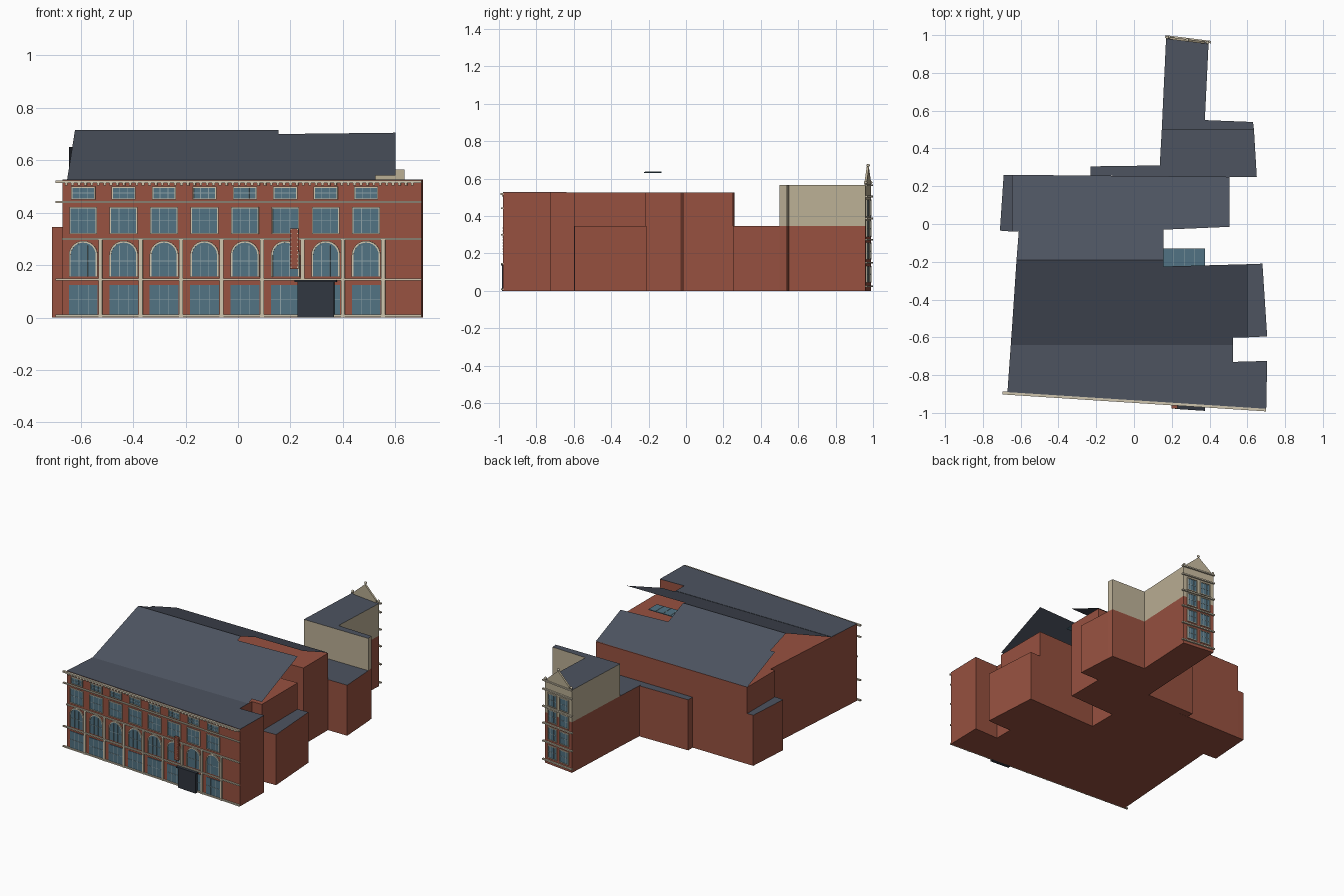
import bpy, bmesh
from math import cos, sin, pi
from mathutils import Vector

if "Cube" in bpy.data.objects:
    bpy.data.objects.remove(bpy.data.objects["Cube"])


def material(name, r, g, b):
    m = bpy.data.materials.new(name)
    m.diffuse_color = [(c / 255) ** 2.2 for c in (r, g, b)] + [1]
    m.use_nodes = True
    m.node_tree.nodes["Principled BSDF"].inputs["Base Color"].default_value = m.diffuse_color
    return m


BRICK = material("brick", 150, 82, 66)
SLATE = material("slate", 78, 84, 96)
STONE = material("stone", 205, 195, 172)
RENDERED = material("render_coat", 186, 174, 148)
GLASS = material("glass", 82, 114, 130)
BAR = material("glazing_bar", 140, 160, 165)
DARK = material("dark_metal", 52, 57, 66)


def solid(bm, base, offset):
    """Extrude a closed 3D polygon along offset; returns the far face."""
    a = [bm.verts.new(p) for p in base]
    b = [bm.verts.new(Vector(p) + Vector(offset)) for p in base]
    n = len(a)
    faces = [bm.faces.new(a), bm.faces.new(b)]
    faces += [bm.faces.new((a[i], a[(i + 1) % n], b[(i + 1) % n], b[i])) for i in range(n)]
    bmesh.ops.recalc_face_normals(bm, faces=faces)
    return faces[1]


def finish(name, bm, *mats):
    me = bpy.data.meshes.new(name)
    bm.to_mesh(me)
    bm.free()
    ob = bpy.data.objects.new(name, me)
    for m in mats:
        me.materials.append(m)
    bpy.context.collection.objects.link(ob)
    return ob


def block(name, plan, z0, z1, side, top):
    bm = bmesh.new()
    cap = solid(bm, [(x, y, z0) for x, y in plan], (0, 0, z1 - z0))
    cap.material_index = 1
    finish(name, bm, side, top)


def sheet(name, plan, height):
    """Thin roof plane whose height depends on y."""
    bm = bmesh.new()
    f = bm.faces.new([bm.verts.new((x, y, height(y))) for x, y in plan])
    f.normal_update()
    if f.normal.z < 0:
        f.normal_flip()
    finish(name, bm, SLATE)


class Facade:
    """Places (u, z) profiles on a vertical wall running from p to q."""
    def __init__(self, p, q):
        self.o = Vector((*p, 0))
        self.u = (Vector((*q, 0)) - self.o).normalized()
        self.n = Vector((self.u.y, -self.u.x, 0))
        self.length = (Vector((*q, 0)) - self.o).length

    def at(self, u, z, d=0):
        return self.o + self.u * u + self.n * d + Vector((0, 0, z))

    def add(self, name, profiles, depth, mat, start=-0.002):
        bm = bmesh.new()
        for prof in profiles:
            solid(bm, [self.at(u, z, start) for u, z in prof], self.n * (depth - start))
        finish(name, bm, mat)


def rect(u0, u1, z0, z1):
    return [(u0, z0), (u1, z0), (u1, z1), (u0, z1)]


def frame(u, w, z0, z1, t):
    return [rect(u - w, u - w + t, z0, z1), rect(u + w - t, u + w, z0, z1),
            rect(u - w + t, u + w - t, z0, z0 + t), rect(u - w + t, u + w - t, z1 - t, z1)]


def bars(u, w, z0, z1, t=0.0025):
    zm = (z0 + z1) / 2
    return [rect(u + k * w / 3 - t / 2, u + k * w / 3 + t / 2, z0, z1) for k in (-1, 1)] + \
           [rect(u - w, u + w, zm - t / 2, zm + t / 2)]


def arc(u, z, r, n=12):
    return [(u + r * cos(pi * i / n), z + r * sin(pi * i / n)) for i in range(n + 1)]


# Masses
H, LOW, TOP = 0.525, 0.345, 0.565
FL, FR = (-0.67, -0.89), (0.70, -0.978)
block("main_block", [FL, FR, (.705, -.725), (.525, -.73), (.525, -.6), (.6, -.6), (.6, -.213),
                     (.155, -.225), (.155, -.03), (.505, -.015), (.505, .25), (-.645, .26),
                     (-.645, -.04), (-.61, -.04)], 0, H, BRICK, BRICK)
block("right_low_block", [(.6, -.6), (.705, -.595), (.68, -.21), (.6, -.213)], 0, LOW, BRICK, SLATE)
block("left_low_block", [(-.71, -.035), (-.645, -.04), (-.645, .26), (-.69, .26)], 0, LOW, BRICK, SLATE)
block("rear_strip", [(-.23, .258), (.135, .25), (.135, .31), (-.23, .305)], 0, LOW, BRICK, SLATE)
block("rear_wing", [(.133, .25), (.65, .25), (.635, .5), (.147, .5)], 0, LOW, BRICK, SLATE)
BL, BR = (.395, .96), (.17, .988)
tower = [(.147, .5), (.635, .5), (.63, .54), (.375, .55), BL, BR]
block("tower_lower", tower, 0, LOW, BRICK, BRICK)
block("tower_upper", tower, LOW, TOP, RENDERED, SLATE)

# Roofs
block("front_flat_roof", [FL, FR, (.705, -.725), (.525, -.73), (.525, -.64), (-.652, -.64)],
      H, H + .002, SLATE, SLATE)
sheet("front_roof_slope", [(-.652, -.64), (.525, -.64), (.525, -.6), (.6, -.6), (.6, -.213),
                           (.155, -.225), (.155, -.19), (-.622, -.19)], lambda y: H + .422 * (y + .64))
sheet("rear_roof_slope", [(.155, -.19), (.155, -.03), (.505, -.015), (.505, .25), (-.645, .26),
                          (-.645, -.04), (-.61, -.04), (-.622, -.19)], lambda y: H + .422 * (.26 - y))
block("skylight", [(.155, -.225), (.375, -.22), (.375, -.13), (.155, -.13)], .631, .636, GLASS, GLASS)
bm = bmesh.new()
for x in (.21, .265, .32):
    solid(bm, [(x, -.22, .636), (x + .003, -.22, .636), (x + .003, -.13, .636), (x, -.13, .636)], (0, 0, .002))
finish("skylight_bars", bm, BAR)

# Front facade windows, eight bays
F = Facade(FL, FR)
bays = [.08 + .1545 * i for i in range(8)]
panes, frames, glazing = [], [], []
for u in bays:
    panes.append(rect(u - .055, u + .055, .012, .125))
    glazing += bars(u, .055, .012, .125, .002)
    panes.append([(u - .05, .157), (u + .05, .157)] + arc(u, .238, .05))
    outer = [(u + .055, .155)] + arc(u, .238, .055) + [(u - .055, .155)]
    inner = [(u + .048, .155)] + arc(u, .238, .048) + [(u - .048, .155)]
    frames.append(outer + inner[::-1])
    glazing += bars(u, .048, .157, .275)
    for w, z0, z1 in ((.053, .318, .422), (.046, .450, .500)):
        panes.append(rect(u - w, u + w, z0, z1))
        frames += frame(u, w, z0, z1, .005)
        glazing += bars(u, w, z0, z1)
F.add("front_panes", panes, .003, GLASS)
F.add("front_glazing_bars", glazing, .0045, BAR)
F.add("front_window_frames", frames, .007, STONE)

# Front stone trim: pilasters, bands, cornice with dentils
F.add("pilasters", [rect(u + .058, u + .073, 0, .30) for u in bays], .009, STONE)
F.add("front_bands", [rect(a, F.length, z, z + h) for a, z, h in
                      ((-.025, .003, .009), (-.025, .141, .008), (0, .296, .008), (-.025, .437, .007))],
      .011, STONE)
F.add("cornice", [rect(-.025, F.length, .513, .523)], .014, STONE)
F.add("dentils", [rect(u, u + .01, .503, .513) for u in [.01 + .0245 * i for i in range(55)]], .009, STONE)

# Entrance and projecting blade panel
F.add("entrance", [rect(.90, 1.04, 0, .135)], .026, DARK)
F.add("entrance_canopy", [rect(.89, 1.05, .135, .143)], .032, DARK)
F.add("blade_panel", [rect(.872, .904, .185, .34)], .03, BRICK, .012)
F.add("blade_panel_brackets", [rect(.88, .896, z, z + .006) for z in (.205, .32)], .014, DARK)
F.add("blade_panel_studs", [rect(u, u + .003, z, z + .004) for u in (.874, .899)
                            for z in [.19 + .016 * i for i in range(10)]], .032, STONE, .029)

# Tower rear facade: four rows of paired windows, bands, gable with ball finials
R = Facade(BL, BR)
panes, frames, glazing = [], [], []
for z in (.045, .17, .29, .40):
    for u in (.065, .163):
        panes.append(rect(u - .036, u + .036, z, z + .085))
        frames += frame(u, .038, z - .002, z + .087, .005)
        glazing += bars(u, .036, z, z + .085)
R.add("rear_panes", panes, .003, GLASS)
R.add("rear_glazing_bars", glazing, .0045, BAR)
R.add("rear_window_frames", frames, .007, STONE)
R.add("rear_bands", [rect(-.012, R.length + .005, z, z + .009) for z in (.02, .145, .268, .382, .5, .56)],
      .011, STONE)
mid = R.length / 2
R.add("rear_gable", [[(.02, .565), (R.length - .02, .565), (R.length - .02, .58), (mid, .662), (.02, .58)]],
      .004, RENDERED, -.008)
bm = bmesh.new()
for u, z in ((.006, .579), (R.length - .006, .579), (mid, .67)):
    ball = bmesh.ops.create_uvsphere(bm, u_segments=10, v_segments=6, radius=.009)
    bmesh.ops.translate(bm, verts=ball["verts"], vec=R.at(u, z))
finish("ball_finials", bm, STONE)
